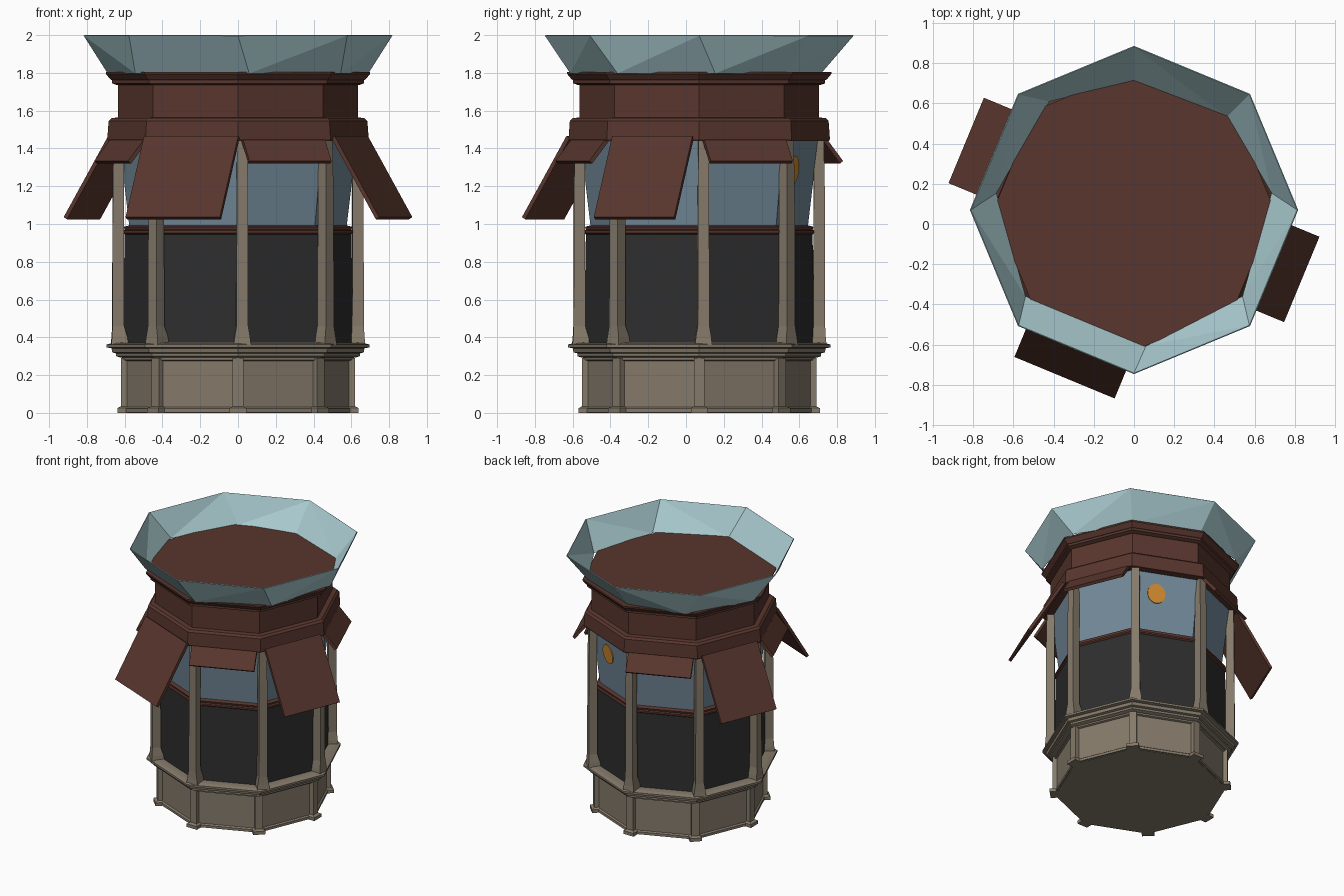
import bpy, bmesh, math
from mathutils import Vector

if "Cube" in bpy.data.objects:
    bpy.data.objects.remove(bpy.data.objects["Cube"])

CY = 0.07            # y of the tower axis
STEP = math.pi / 4   # octagonal plan, corners on the axes


def mat(name, r, g, b):
    m = bpy.data.materials.new(name)
    m.diffuse_color = (r, g, b, 1)
    m.use_nodes = True
    m.node_tree.nodes["Principled BSDF"].inputs["Base Color"].default_value = m.diffuse_color
    return m


STONE = mat("taupe_stone", 0.235, 0.195, 0.145)
BROWN = mat("red_brown_wood", 0.10, 0.037, 0.027)
DARK = mat("charcoal_panel", 0.027, 0.027, 0.027)
GLASS = mat("blue_grey_glass", 0.17, 0.25, 0.32)
TEAL = mat("pale_teal", 0.40, 0.60, 0.63)
ORANGE = mat("orange", 0.62, 0.25, 0.03)


def finish(bm, name, material, recalc=True):
    if recalc:
        bmesh.ops.recalc_face_normals(bm, faces=bm.faces[:])
    me = bpy.data.meshes.new(name)
    bm.to_mesh(me)
    bm.free()
    me.materials.append(material)
    ob = bpy.data.objects.new(name, me)
    bpy.context.collection.objects.link(ob)
    return ob


def polar(r, a, z):
    return Vector((r * math.cos(a), CY + r * math.sin(a), z))


def skin(bm, rings, caps=True):
    """Join rings of points into a closed solid."""
    vs = [[bm.verts.new(p) for p in ring] for ring in rings]
    n = len(vs[0])
    for lo, hi in zip(vs, vs[1:]):
        for i in range(n):
            j = (i + 1) % n
            bm.faces.new((lo[i], lo[j], hi[j], hi[i]))
    if caps:
        bm.faces.new(vs[0][::-1])
        bm.faces.new(vs[-1])


def octagon(name, profile, material):
    """Octagonal body from a (corner radius, height) profile."""
    bm = bmesh.new()
    skin(bm, [[polar(r, i * STEP, z) for i in range(8)] for r, z in profile])
    return finish(bm, name, material)


def posts(name, profile, material, turn=0.0):
    """Square post at every corner from (centre radius, half width, z)."""
    bm = bmesh.new()
    for k in range(8):
        a = k * STEP + turn
        u = Vector((math.cos(a), math.sin(a), 0))
        t = Vector((-u.y, u.x, 0))
        skin(bm, [[polar(r, a, z) + u * (h * sx) + t * (h * sy)
                   for sx, sy in ((-1, -1), (1, -1), (1, 1), (-1, 1))]
                  for r, h, z in profile])
    return finish(bm, name, material)


def face_frame(deg):
    a = math.radians(deg)
    u = Vector((math.cos(a), math.sin(a), 0))
    return u, Vector((-u.y, u.x, 0))


def awning(name, deg, half, d0, z0, d1, z1, thick=0.022):
    """Tilted shutter hinged on one side of the octagon."""
    u, t = face_frame(deg)
    c = Vector((0, CY, 0))
    up = Vector((0, 0, 1))
    along = (u * (d1 - d0) + up * (z1 - z0)).normalized()
    nrm = t.cross(along)
    if nrm.z < 0:
        nrm = -nrm
    rings = []
    for d, z in ((d0, z0), (d1, z1)):
        p = c + u * d + up * z
        rings.append([p + t * (half * s) + nrm * (thick * k)
                      for s, k in ((-1, 0), (1, 0), (1, 1), (-1, 1))])
    bm = bmesh.new()
    skin(bm, rings)
    return finish(bm, name, BROWN)


# stone base with rails, corner posts and ledge
octagon("base_panels", [(0.60, 0), (0.60, 0.30)], STONE)
octagon("base_bottom_rail", [(0.612, 0.003), (0.612, 0.022), (0.60, 0.03)], STONE)
octagon("base_top_rail", [(0.60, 0.275), (0.615, 0.28), (0.615, 0.30)], STONE)
posts("base_corner_posts", [(0.595, 0.044, 0), (0.595, 0.044, 0.025),
                            (0.592, 0.028, 0.035), (0.592, 0.028, 0.29)], STONE)
octagon("base_ledge", [(0.62, 0.292), (0.645, 0.30), (0.645, 0.315), (0.665, 0.32),
                       (0.67, 0.342), (0.695, 0.347), (0.695, 0.362), (0.665, 0.37),
                       (0.64, 0.372)], STONE)

# counter walls, sill and outward leaning windows
octagon("counter_walls", [(0.61, 0.36), (0.60, 0.95)], DARK)
octagon("window_sill", [(0.60, 0.945), (0.612, 0.953), (0.612, 0.965), (0.60, 0.97),
                        (0.605, 0.985), (0.575, 0.993)], BROWN)
octagon("windows", [(0.575, 0.985), (0.63, 1.45)], GLASS)

# slender corner columns with flared feet
posts("corner_columns", [(0.628, 0.045, 0.36), (0.628, 0.041, 0.40),
                         (0.635, 0.031, 0.46), (0.635, 0.029, 1.20),
                         (0.632, 0.027, 1.45)], STONE, math.radians(2))

# fascia, frieze and cornice
octagon("fascia", [(0.688, 1.44), (0.692, 1.45), (0.685, 1.545), (0.67, 1.56),
                   (0.63, 1.565)], BROWN)
octagon("frieze", [(0.635, 1.56), (0.635, 1.75)], BROWN)
octagon("cornice", [(0.64, 1.735), (0.667, 1.745), (0.667, 1.762), (0.675, 1.765),
                    (0.70, 1.795), (0.70, 1.806)], BROWN)

# open shutters: three large, four small, one side left clear
for i, (deg, half) in enumerate(((157.5, 0.23), (247.5, 0.27), (337.5, 0.23))):
    awning(f"large_awning_{i + 1}", deg, half, 0.63, 1.455, 0.885, 1.025)
for i, deg in enumerate((22.5, 112.5, 202.5, 292.5)):
    awning(f"small_awning_{i + 1}", deg, 0.235, 0.61, 1.445, 0.71, 1.32)

# flared teal crown: regular rim, uneven foot, open at the top
foot = ((7, 0.69), (45, 0.655), (90, 0.64), (128, 0.685),
        (173, 0.69), (218.5, 0.69), (275, 0.68), (321.5, 0.69))
bm = bmesh.new()
skin(bm, [[polar(r, math.radians(a), 1.80) for a, r in foot],
          [polar(0.812, i * STEP, 2.0) for i in range(8)]], caps=False)
bmesh.ops.triangulate(bm, faces=bm.faces[:])
crown = finish(bm, "flared_crown", TEAL)
sol = crown.modifiers.new("thickness", 'SOLIDIFY')
sol.thickness = 0.006

# plain orange oval plate on the clear window
u, t = face_frame(67.5)
slope = (Vector((0, 0, 1)) + u * 0.11).normalized()
n = t.cross(slope)
if n.dot(u) < 0:
    n = -n
centre = Vector((0, CY, 1.285)) + u * 0.565 - t * 0.06
bm = bmesh.new()
skin(bm, [[centre + n * k + t * (0.065 * math.cos(w)) + slope * (0.075 * math.sin(w))
           for w in (j * math.tau / 20 for j in range(20))] for k in (-0.002, 0.005)])
finish(bm, "oval_window_plate", ORANGE)
